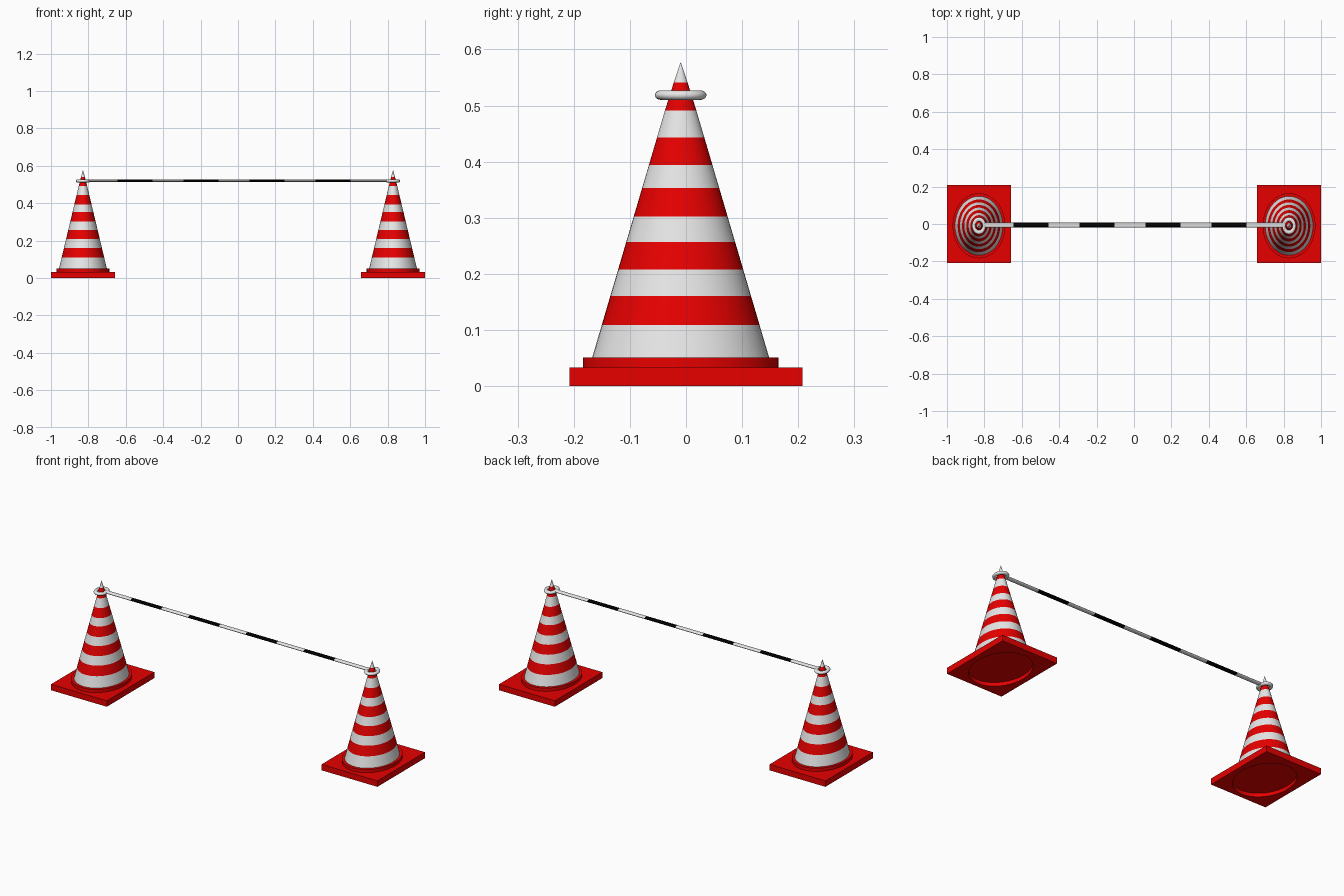
import bpy, bmesh, math

if "Cube" in bpy.data.objects:
    bpy.data.objects.remove(bpy.data.objects["Cube"])

N = 48          # segments around each cone
SX = 0.81       # cones are narrower in x than in y
CY = -0.0095    # cone axis sits slightly forward of the base centre
CX = 0.829      # distance of each cone from the middle


def material(name, rgb):
    m = bpy.data.materials.new(name)
    m.diffuse_color = (*rgb, 1)
    m.use_nodes = True
    m.node_tree.nodes["Principled BSDF"].inputs["Base Color"].default_value = m.diffuse_color
    return m


RED = material("red", (0.8, 0.0, 0.0))
WHITE = material("white", (0.8, 0.8, 0.8))
BLACK = material("black", (0.0, 0.0, 0.0))


def ellipse(r, z):
    return [(SX * r * math.cos(a), CY + r * math.sin(a), z)
            for a in (2 * math.pi * i / N for i in range(N))]


def rectangle(hx, hy, z):
    # N points on a rectangle outline, corners included
    pts = []
    for i in range(N):
        c, s = math.cos(2 * math.pi * i / N), math.sin(2 * math.pi * i / N)
        k = max(abs(c), abs(s))
        pts.append((hx * c / k, hy * s / k, z))
    return pts


def loft(name, rings, mats, band_mats, loc=(0, 0, 0), angle=30):
    # Skin a list of rings, one material index per band, with capped ends
    bm = bmesh.new()
    loops = [[bm.verts.new(p) for p in r] for r in rings]
    n = len(rings[0])
    for a, b, mi in zip(loops, loops[1:], band_mats):
        for i in range(n):
            j = (i + 1) % n
            bm.faces.new((a[i], a[j], b[j], b[i])).material_index = mi
    bm.faces.new(loops[0][::-1]).material_index = band_mats[0]
    bm.faces.new(loops[-1]).material_index = band_mats[-1]
    bmesh.ops.recalc_face_normals(bm, faces=bm.faces)
    me = bpy.data.meshes.new(name)
    bm.to_mesh(me)
    bm.free()
    for m in mats:
        me.materials.append(m)
    ob = bpy.data.objects.new(name, me)
    bpy.context.collection.objects.link(ob)
    ob.location = loc
    smooth(ob, angle)
    return ob


def smooth(ob, angle=30):
    bpy.ops.object.select_all(action='DESELECT')
    ob.select_set(True)
    bpy.context.view_layer.objects.active = ob
    bpy.ops.object.shade_smooth_by_angle(angle=math.radians(angle))


def cone_radius(z):
    if z > 0.515:
        return 0.0005 + 0.0205 * (0.577 - z) / 0.062
    return 0.158 + (0.021 - 0.158) * (z - 0.05) / 0.465


# Stripe limits up the cone, alternating white and red
STRIPES = [0.05, 0.109, 0.161, 0.208, 0.257, 0.302, 0.353, 0.394,
           0.443, 0.491, 0.541, 0.577]
STRIPE_MATS = [i % 2 for i in range(len(STRIPES) - 1)]

for side, sx in (("left", -1), ("right", 1)):
    loc = (sx * CX, 0, 0)
    # rectangular foot with recessed underside and raised oval step
    loft(side + "_base",
         [ellipse(0.174, 0.02), ellipse(0.174, 0),
          rectangle(0.171, 0.208, 0), rectangle(0.171, 0.208, 0.033),
          ellipse(0.174, 0.033), ellipse(0.174, 0.051), ellipse(0.15, 0.051)],
         [RED], [0] * 6, loc)
    # striped cone
    loft(side + "_cone", [ellipse(cone_radius(z), z) for z in STRIPES],
         [WHITE, RED], STRIPE_MATS, loc)
    # flattened ring that carries the bar
    bpy.ops.mesh.primitive_torus_add(
        major_radius=0.0345, minor_radius=0.0115, major_segments=N,
        minor_segments=16, location=(sx * CX, CY, 0.5187))
    ring = bpy.context.object
    ring.name = side + "_ring"
    ring.scale = (SX, 1, 0.75)
    ring.data.materials.append(WHITE)
    smooth(ring, 60)

# striped bar between the two rings
BAR = [-0.81, -0.644, -0.457, -0.291, -0.104, 0.061, 0.249, 0.414, 0.601, 0.81]
bar_rings = [[(x, -0.0065 + 0.0135 * math.cos(2 * math.pi * i / 16),
               0.521 + 0.0065 * math.sin(2 * math.pi * i / 16))
              for i in range(16)] for x in BAR]
loft("bar", bar_rings, [WHITE, BLACK], [i % 2 for i in range(len(BAR) - 1)], angle=50)
